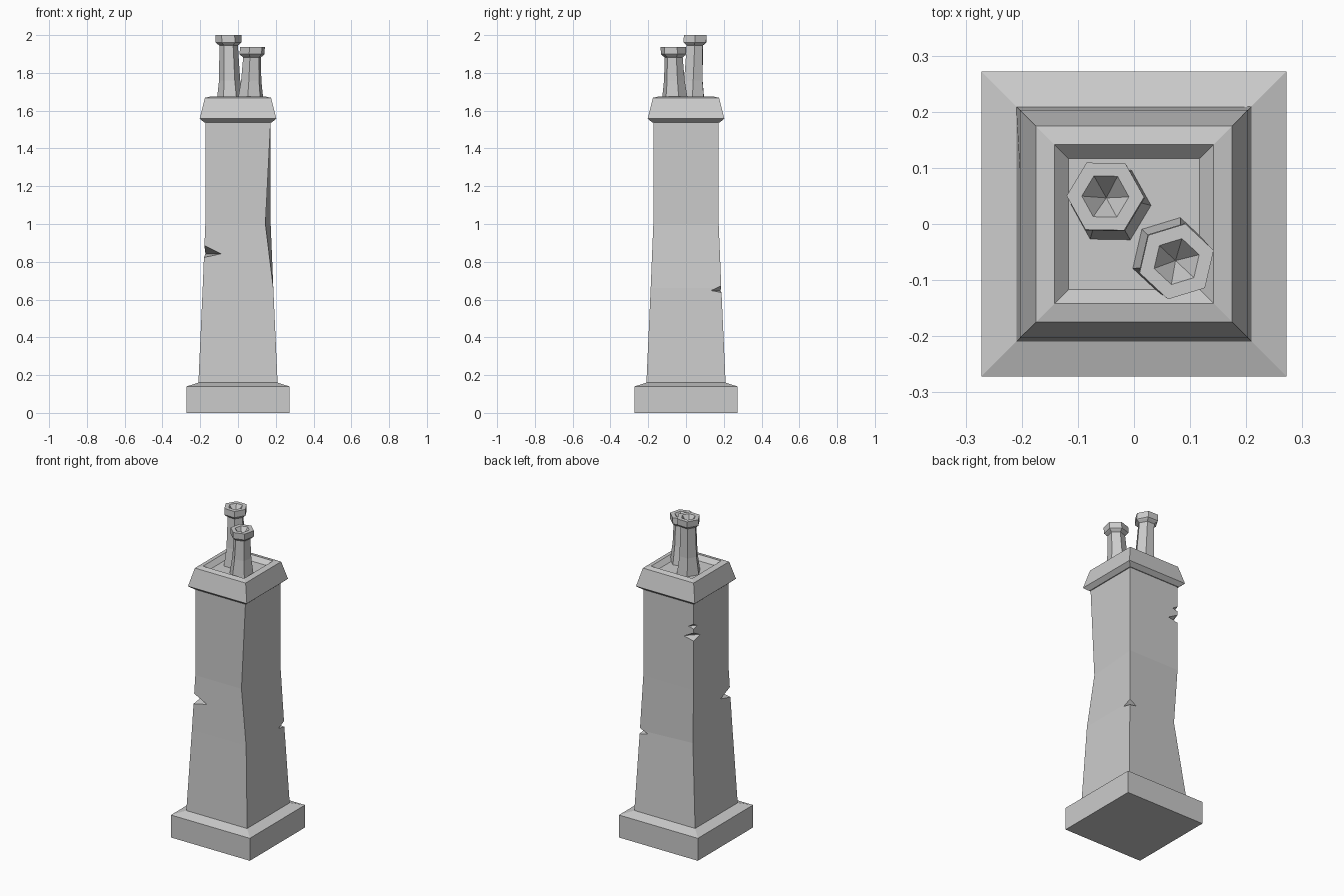
import bpy, bmesh
from math import cos, sin, radians
from mathutils import Vector

if "Cube" in bpy.data.objects:
    bpy.data.objects.remove(bpy.data.objects["Cube"])


def finish(name, bm):
    bmesh.ops.recalc_face_normals(bm, faces=bm.faces[:])
    mesh = bpy.data.meshes.new(name)
    bm.to_mesh(mesh)
    bm.free()
    obj = bpy.data.objects.new(name, mesh)
    bpy.context.collection.objects.link(obj)
    return obj


def loft(name, rings, apex=None):
    """Skin a stack of rings, closed by flat ends or by a final point."""
    bm = bmesh.new()
    loops = [[bm.verts.new(p) for p in ring] for ring in rings]
    n = len(loops[0])
    for a, b in zip(loops, loops[1:]):
        for i in range(n):
            j = (i + 1) % n
            bm.faces.new((a[i], a[j], b[j], b[i]))
    bm.faces.new(loops[0])
    if apex is None:
        bm.faces.new(loops[-1])
    else:
        tip = bm.verts.new(apex)
        for i in range(n):
            bm.faces.new((loops[-1][i], loops[-1][(i + 1) % n], tip))
    return finish(name, bm)


def square(r, z):
    return [Vector((x * r, y * r, z)) for x, y in ((-1, -1), (1, -1), (1, 1), (-1, 1))]


# Plinth with sloped top
loft("plinth", [square(0.272, 0), square(0.272, 0.14), square(0.205, 0.162)])

# Tapering shaft with two corners worn inwards
low, mid = square(0.187, 0.66), square(0.173, 1.0)
low[3] += Vector((0.028, -0.028, 0))
mid[1] += Vector((-0.028, 0, 0))
shaft = loft("shaft", [square(0.21, 0.15), low, mid, square(0.173, 1.55)])

# Chipped corners: sign x, sign y, corner half width, height, reach, half height
chips = [(-1, -1, 0.179, 0.855, 0.09, 0.032),
         (1, 1, 0.187, 0.655, 0.055, 0.018),
         (-1, 1, 0.17, 1.33, 0.065, 0.025),
         (-1, 1, 0.172, 1.395, 0.035, 0.015)]
for k, (sx, sy, r, z, a, h) in enumerate(chips):
    bm = bmesh.new()
    c = Vector((sx * r, sy * r, z))
    for d in ((a, 0, -h * 0.4), (-a, 0, -h * 0.4), (0, a, -h * 0.4),
              (0, -a, -h * 0.4), (0, 0, h), (0, 0, -h)):
        bm.verts.new(c + Vector(d))
    bmesh.ops.convex_hull(bm, input=bm.verts[:])
    cutter = finish(f"chip_cutter_{k}", bm)
    cutter.hide_render = True
    cutter.hide_set(True)
    cutter.display_type = 'WIRE'
    mod = shaft.modifiers.new(f"chip_{k}", 'BOOLEAN')
    mod.operation = 'DIFFERENCE'
    mod.solver = 'EXACT'
    mod.object = cutter

# Apply the chips and drop the cutters
dg = bpy.context.evaluated_depsgraph_get()
cut_mesh = bpy.data.meshes.new_from_object(shaft.evaluated_get(dg))
shaft.modifiers.clear()
shaft.data = cut_mesh
for o in [o for o in bpy.data.objects if o.name.startswith("chip_cutter")]:
    bpy.data.objects.remove(o)

# Flared cap with a raised rim and sunken floor
loft("cap", [square(r, z) for r, z in ((0.178, 1.537), (0.203, 1.558), (0.175, 1.668),
                                       (0.142, 1.676), (0.117, 1.65))])


# Leaning hexagonal pots with a collar and conical hole
def pot(name, foot, head, turn, top):
    z0 = 1.64
    foot, head = Vector(foot), Vector(head)

    def centre(z):
        t = (z - z0) / (top - z0)
        return (*foot.lerp(head, t), z)

    def ring(r, z):
        x, y, _ = centre(z)
        return [(x + r * cos(radians(turn + 60 * i)), y + r * sin(radians(turn + 60 * i)), z)
                for i in range(6)]

    profile = [(0.073, z0), (0.056, 1.76), (0.049, top - 0.055), (0.062, top - 0.045),
               (0.069, top - 0.038), (0.069, top), (0.042, top)]
    loft(name, [ring(r, z) for r, z in profile], centre(top - 0.06))


pot("tall_pot", (-0.041, 0.034), (-0.051, 0.049), -1, 2.0)
pot("short_pot", (0.066, -0.058), (0.076, -0.067), 17, 1.937)
